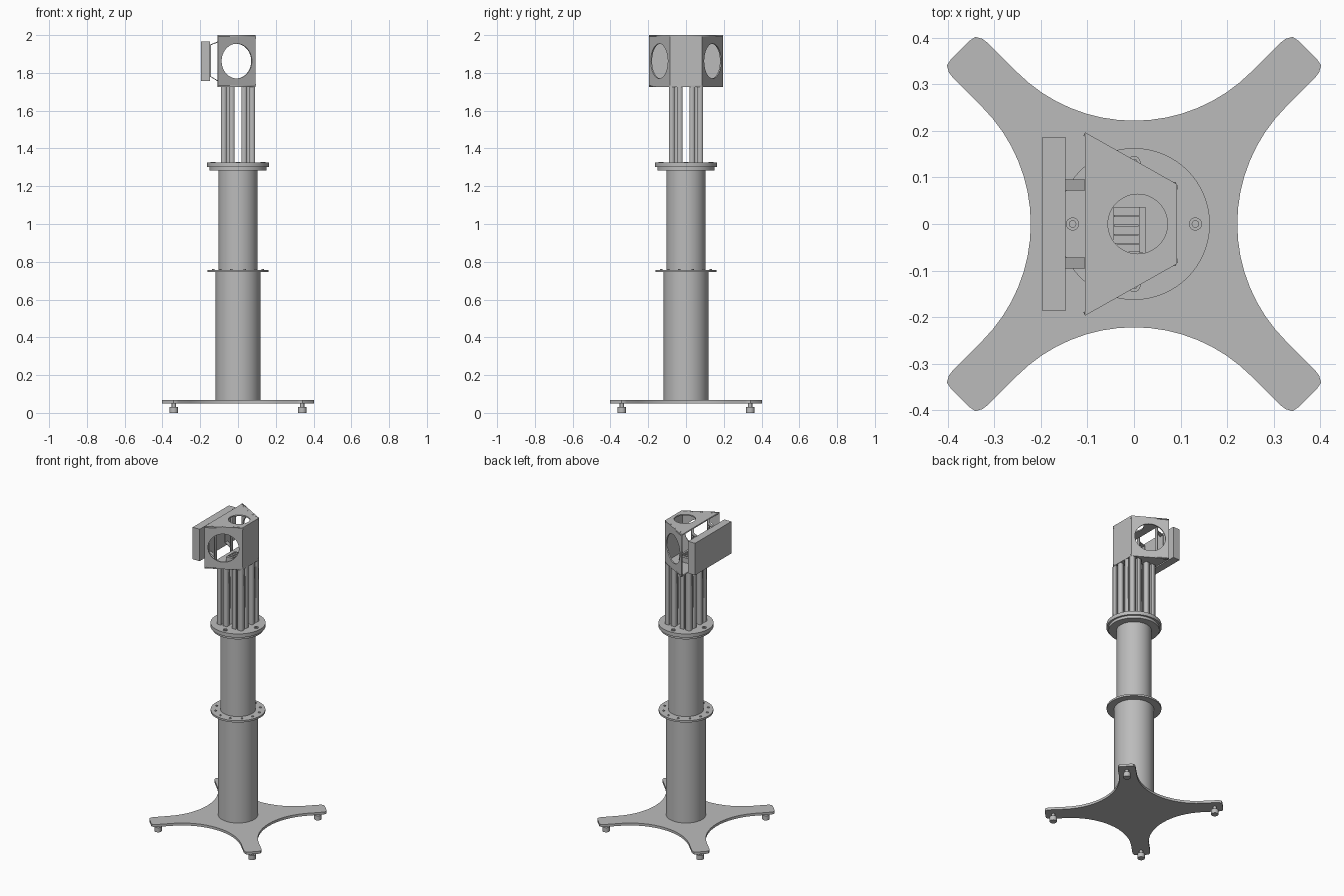
import bpy, math
from mathutils import Matrix, Vector

if "Cube" in bpy.data.objects:
    bpy.data.objects.remove(bpy.data.objects["Cube"])

grey = bpy.data.materials.new("mid_grey")
grey.diffuse_color = (0.5, 0.5, 0.5, 1)
grey.use_nodes = True
grey.node_tree.nodes["Principled BSDF"].inputs["Base Color"].default_value = grey.diffuse_color


def finish(ob, name, smooth=False):
    ob.name = name
    ob.data.materials.clear()
    ob.data.materials.append(grey)
    if smooth:
        bpy.ops.object.shade_smooth_by_angle(angle=math.radians(30))
    return ob


def cyl(name, x, y, z0, z1, r, n=64):
    bpy.ops.mesh.primitive_cylinder_add(vertices=n, radius=r, depth=z1 - z0,
                                        location=(x, y, (z0 + z1) / 2))
    return finish(bpy.context.object, name, True)


def box(name, x0, x1, y0, y1, z0, z1):
    bpy.ops.mesh.primitive_cube_add(size=1)
    ob = bpy.context.object
    ob.data.transform(Matrix.Translation(((x0 + x1) / 2, (y0 + y1) / 2, (z0 + z1) / 2))
                      @ Matrix.Diagonal((x1 - x0, y1 - y0, z1 - z0, 1)))
    return finish(ob, name)


def plate(name, loops, thick, matrix, smooth=False):
    """Filled flat outline (extra loops become holes), extruded about its middle."""
    cu = bpy.data.curves.new(name, 'CURVE')
    cu.dimensions, cu.fill_mode, cu.extrude = '2D', 'BOTH', thick / 2
    for pts in loops:
        s = cu.splines.new('POLY')
        s.points.add(len(pts) - 1)
        for p, (x, y) in zip(s.points, pts):
            p.co = (x, y, 0, 1)
        s.use_cyclic_u = True
    ob = bpy.data.objects.new(name, cu)
    bpy.context.collection.objects.link(ob)
    bpy.ops.object.select_all(action='DESELECT')
    ob.select_set(True)
    bpy.context.view_layer.objects.active = ob
    bpy.ops.object.convert(target='MESH')
    ob = bpy.context.object
    ob.matrix_world = matrix
    return finish(ob, name, smooth)


def at_z(z):
    return Matrix.Translation((0, 0, z))


def circle(cx, cy, r, n=48):
    return [(cx + r * math.cos(2 * math.pi * i / n), cy + r * math.sin(2 * math.pi * i / n))
            for i in range(n)]


def frame(origin, along, up):
    n = along.cross(up)
    m = Matrix((along, up, n)).transposed().to_4x4()
    m.translation = origin
    return m


# four-armed base plate: concave arc and rounded arm end, repeated by quarter turns
quarter = []
R = 0.355
for i in range(17):
    a = math.radians(45 - 90 * i / 16)
    quarter.append((R * math.sin(a), 0.222 + R - R * math.cos(a)))
quarter += [(-0.314, 0.389), (-0.326, 0.398), (-0.341, 0.402), (-0.353, 0.394),
            (-0.394, 0.353), (-0.402, 0.341), (-0.398, 0.326), (-0.389, 0.314)]
outline = []
for k in range(4):
    c, s = (1, 0, -1, 0)[k], (0, 1, 0, -1)[k]
    outline += [(c * x - s * y, s * x + c * y) for x, y in quarter]
plate("base_plate", [outline], 0.016, at_z(0.059), True)

# levelling feet
for sx in (-1, 1):
    for sy in (-1, 1):
        cyl("foot_pad", sx * 0.34, sy * 0.34, 0, 0.03, 0.022, 24)
        cyl("foot_stem", sx * 0.34, sy * 0.34, 0.03, 0.052, 0.011, 16)

# column tubes and flanges
cyl("lower_tube", 0, 0, 0.066, 0.746, 0.118, 96)
cyl("middle_flange", 0, 0, 0.745, 0.757, 0.162, 96)
cyl("upper_tube", 0, 0, 0.757, 1.286, 0.104, 96)
cyl("top_flange_lower", 0, 0, 1.284, 1.301, 0.151, 96)
cyl("top_flange_upper", 0, 0, 1.301, 1.325, 0.163, 96)
for i in range(12):
    a = math.radians(30 * i + 15)
    cyl("flange_screw", 0.135 * math.cos(a), 0.135 * math.sin(a), 0.756, 0.761, 0.007, 12)
for i in range(4):
    a = math.radians(90 * i)
    x, y = 0.132 * math.cos(a), 0.132 * math.sin(a)
    plate("flange_bolt_ring", [circle(x, y, 0.014, 24), circle(x, y, 0.007, 24)],
          0.005, at_z(1.327), True)

# four slotted posts
side = [(-0.036, -0.036), (-0.007, -0.036), (-0.007, -0.029), (-0.013, -0.029),
        (-0.007, -0.016), (0.007, -0.016), (0.013, -0.029), (0.007, -0.029), (0.007, -0.036)]
profile = []
for c, s in ((1, 0), (0, 1), (-1, 0), (0, -1)):
    profile += [(c * x - s * y, s * x + c * y) for x, y in side]
for sx in (-1, 1):
    for sy in (-1, 1):
        plate("slotted_post", [profile], 0.402,
              Matrix.Translation((sx * 0.054, sy * 0.054, 1.525)))

# head housing: trapezoid top and bottom, holed slanted sides, narrow end panel
T = 0.008
trap = [(-0.105, -0.197), (0.092, -0.086), (0.092, 0.086), (-0.105, 0.197)]
plate("head_top", [trap, circle(0.008, 0, 0.064)], T, at_z(2 - T / 2))
plate("head_bottom", [trap], T, at_z(1.725 + T / 2))
box("head_end_panel", 0.092 - T, 0.092, -0.086, 0.086, 1.725, 2)
up = Vector((0, 0, 1))
for (ax, ay), (bx, by) in ((trap[0], trap[1]), (trap[2], trap[3])):
    a, b = Vector((ax, ay, 1.8625)), Vector((bx, by, 1.8625))
    d = (b - a).normalized()
    w, h = (b - a).length / 2, 0.1375
    mid = (a + b) / 2 - d.cross(up) * T / 2
    plate("head_side_panel", [[(-w, -h), (w, -h), (w, h), (-w, h)], circle(0, 0, 0.092)],
          T, frame(mid, d, up))
for sy in (-1, 1):
    for x, y in ((-0.07, 0.165), (-0.018, 0.135), (0.035, 0.105)):
        cyl("head_screw", x, sy * y, 1.995, 2.001, 0.007, 12)
    for z in (1.737, 1.988):
        s = cyl("end_panel_screw", 0, 0, -0.002, 0.002, 0.005, 12)
        s.matrix_world = Matrix.Translation((0.092, sy * 0.079, z)) @ Matrix.Rotation(math.pi / 2, 4, 'Y')

# small device inside the head
box("inner_device", -0.045, 0.012, -0.06, 0.035, 1.732, 1.765)
box("inner_connector_wall", 0.012, 0.025, -0.062, 0.037, 1.732, 1.775)
for i in range(4):
    y = -0.045 + i * 0.02
    box("inner_device_rib", -0.043, 0.01, y, y + 0.004, 1.764, 1.769)

# rear screen and its bent strap brackets
box("screen", -0.197, -0.147, -0.187, 0.187, 1.757, 1.966)
strap = [(-0.148, 1.78), (-0.107, 1.755), (-0.107, 1.73), (-0.103, 1.73), (-0.103, 1.996),
         (-0.107, 1.996), (-0.107, 1.966), (-0.148, 1.95), (-0.148, 1.945), (-0.107, 1.961),
         (-0.107, 1.76), (-0.148, 1.785)]
for sy in (-1, 1):
    plate("screen_bracket", [strap], 0.024,
          frame(Vector((0, sy * 0.084, 0)), Vector((1, 0, 0)), up))
    box("bracket_screen_pad", -0.148, -0.143, sy * 0.084 - 0.012, sy * 0.084 + 0.012, 1.78, 1.95)
